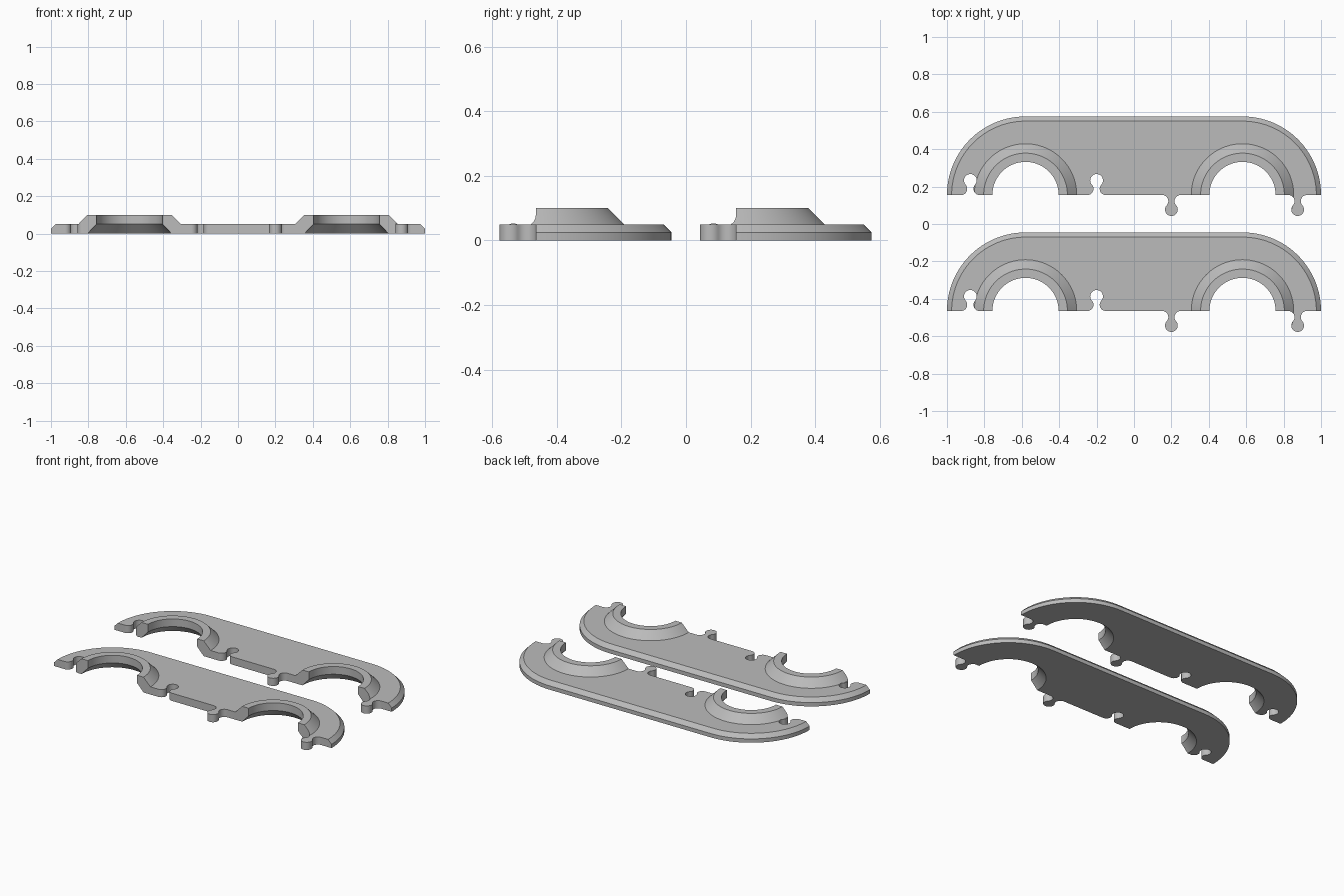
import bpy, bmesh
from math import sin, cos, pi, atan2, sqrt

if "Cube" in bpy.data.objects:
    bpy.data.objects.remove(bpy.data.objects["Cube"])

grey = bpy.data.materials.new("plain grey")
grey.diffuse_color = (0.5, 0.5, 0.5, 1)
grey.use_nodes = True
grey.node_tree.nodes["Principled BSDF"].inputs["Base Color"].default_value = grey.diffuse_color

CX, R = 0.58, 0.42          # end-arc centre and plate radius
BASE = 0.155                # straight edge of the rear panel
SPACING = 0.62              # distance between the two panels


def arc(cx, cy, r, a0, a1, n):
    return [(cx + r * cos(a0 + (a1 - a0) * i / n),
             cy + r * sin(a0 + (a1 - a0) * i / n)) for i in range(n + 1)]


def loft(name, layers):
    """Closed solid through stacked outlines: [(points, z), ...]"""
    bm = bmesh.new()
    rings = [[bm.verts.new((x, y, z)) for x, y in pts] for pts, z in layers]
    for lo, hi in zip(rings, rings[1:]):
        n = len(lo)
        for i in range(n):
            j = (i + 1) % n
            bm.faces.new((lo[i], lo[j], hi[j], hi[i]))
    bm.faces.new(rings[0][::-1])
    bm.faces.new(rings[-1])
    me = bpy.data.meshes.new(name)
    bm.to_mesh(me)
    bm.free()
    me.materials.append(grey)
    ob = bpy.data.objects.new(name, me)
    bpy.context.collection.objects.link(ob)
    return ob


def stadium(r):
    return arc(CX, 0, r, -pi / 2, pi / 2, 64) + arc(-CX, 0, r, pi / 2, 3 * pi / 2, 64)


def lathe(name, cx, profile):
    return loft(name, [(arc(cx, 0, r, 0, 2 * pi, 128)[:-1], z) for r, z in profile])


def connector(cx, s):
    """Keyhole outline with filleted neck: s=1 notch, s=-1 tab"""
    r, d, f = 0.034, 0.078, 0.033
    a = sqrt((r + f) ** 2 - (d - f) ** 2)
    phi = atan2(d - f, a)
    pts = (arc(-a, f, f, -pi / 2, phi, 14)
           + arc(0, d, r, phi + pi, -phi, 32)[1:]
           + arc(a, f, f, pi - phi, 1.5 * pi, 14)[1:])
    return [(cx + x, s * y) for x, y in pts]


def boolean(target, tool, op):
    m = target.modifiers.new(op.lower(), 'BOOLEAN')
    m.object, m.operation, m.solver = tool, op, 'EXACT'
    tool.hide_render = True


# Chamfered plate
panel = loft("rear_panel", [(stadium(R), 0), (stadium(R), 0.025), (stadium(R - 0.025), 0.05)])

# Raised collars, then holes flared towards the underside
tools = []
for cx in (-CX, CX):
    collar = lathe("collar", cx, [(0.304, 0.02), (0.224, 0.10)])
    boolean(panel, collar, 'UNION')
    tools.append(collar)
for cx in (-CX, CX):
    hole = lathe("hole_cutter", cx, [(0.243, -0.02), (0.177, 0.05), (0.177, 0.15)])
    boolean(panel, hole, 'DIFFERENCE')
    tools.append(hole)

# Straight edge with interlocking notches and tabs
edge = [(-1.2, 0)]
for cx, s in ((-0.875, 1), (-0.2, 1), (0.2, -1), (0.875, -1)):
    edge += connector(cx, s)
edge += [(1.2, 0), (1.2, 0.6), (-1.2, 0.6)]
trim = loft("edge_trim", [(edge, -0.1), (edge, 0.2)])
boolean(panel, trim, 'INTERSECT')
tools.append(trim)

# Bake the cuts and remove the helpers
bpy.context.view_layer.update()
baked = bpy.data.meshes.new_from_object(
    panel.evaluated_get(bpy.context.evaluated_depsgraph_get()))
panel.modifiers.clear()
panel.data = baked
for t in tools:
    bpy.data.objects.remove(t)
baked.materials.clear()
baked.materials.append(grey)

bpy.ops.object.select_all(action='DESELECT')
panel.select_set(True)
bpy.context.view_layer.objects.active = panel
bpy.ops.object.shade_smooth_by_angle(angle=0.5)

# Matching second panel
panel.location.y = BASE
front = panel.copy()
front.name = "front_panel"
front.location.y = BASE - SPACING
bpy.context.collection.objects.link(front)
